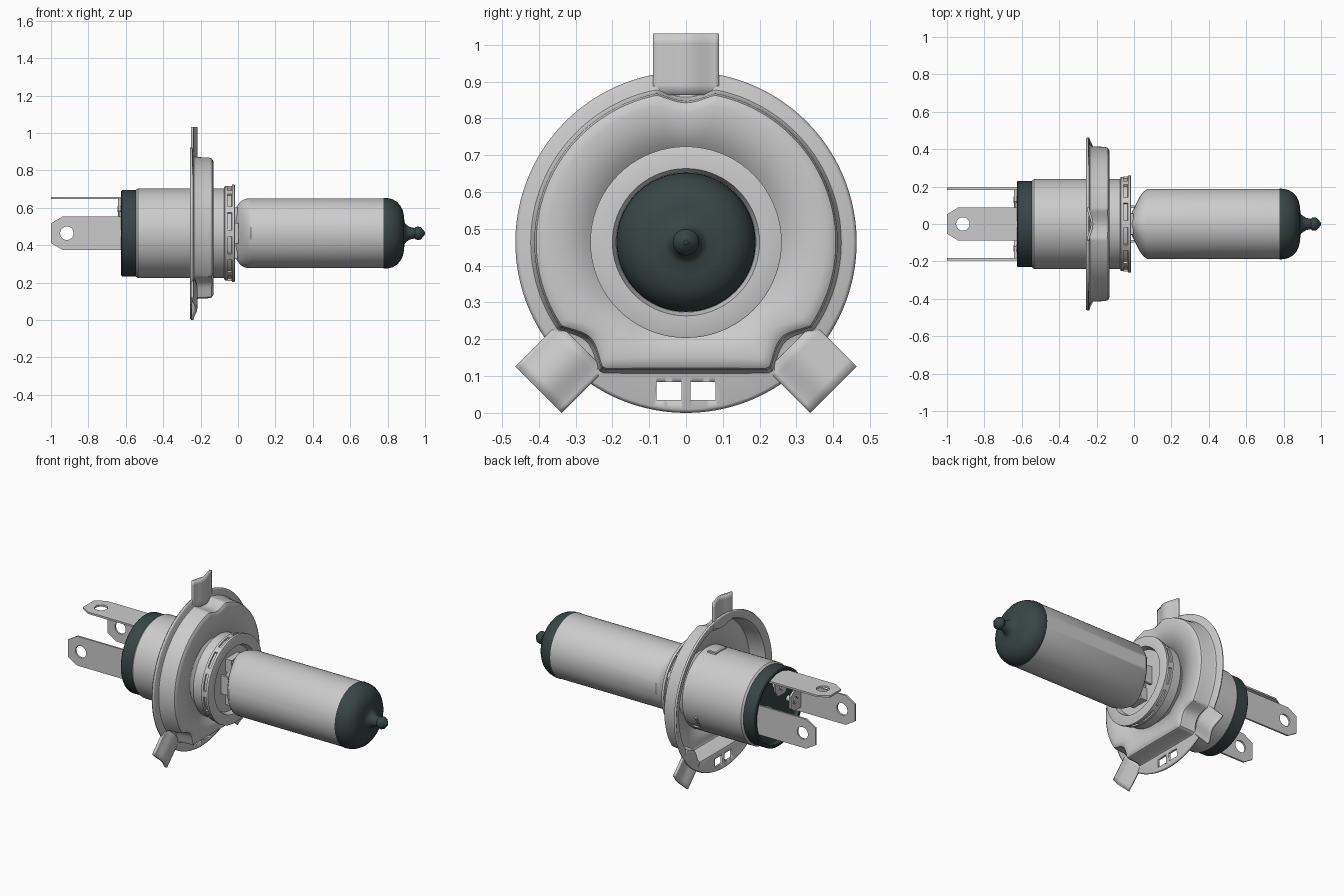
import bpy, bmesh
from math import sin, cos, pi, radians, hypot
from mathutils import Matrix, Vector

if "Cube" in bpy.data.objects:
    bpy.data.objects.remove(bpy.data.objects["Cube"])

CZ = 0.4635                       # height of the bulb axis
AXIS = Matrix.Translation((0, 0, CZ))

dark = bpy.data.materials.new("dark_coating")
dark.diffuse_color = (0.04, 0.06, 0.06, 1)
dark.use_nodes = True
dark.node_tree.nodes["Principled BSDF"].inputs["Base Color"].default_value = dark.diffuse_color


def finish(name, bm, mat=None, matrix=AXIS, angle=35):
    bmesh.ops.recalc_face_normals(bm, faces=bm.faces)
    me = bpy.data.meshes.new(name)
    bm.to_mesh(me)
    bm.free()
    me.transform(matrix)
    ob = bpy.data.objects.new(name, me)
    bpy.context.collection.objects.link(ob)
    if mat:
        me.materials.append(mat)
    activate(ob)
    bpy.ops.object.shade_smooth_by_angle(angle=radians(angle))
    return ob


def activate(ob):
    bpy.ops.object.select_all(action='DESELECT')
    ob.select_set(True)
    bpy.context.view_layer.objects.active = ob


def loft(name, prof, mat=None, n=72):
    """Closed body of rings along x; entries are (x, r) or (x, ry, rz)."""
    bm = bmesh.new()
    rings = []
    for p in prof:
        x, ry, rz = p[0], p[1], p[-1]
        rings.append([bm.verts.new((x, ry * cos(2 * pi * i / n), rz * sin(2 * pi * i / n)))
                      for i in range(n)])
    for a, b in zip(rings, rings[1:]):
        for i in range(n):
            j = (i + 1) % n
            bm.faces.new((a[i], a[j], b[j], b[i]))
    bm.faces.new(rings[0])
    bm.faces.new(rings[-1])
    return finish(name, bm, mat)


def box(name, lo, hi, roll=0):
    bm = bmesh.new()
    bmesh.ops.create_cube(bm, size=1)
    lo, hi = Vector(lo), Vector(hi)
    m = Matrix.Translation((lo + hi) / 2) @ Matrix.Diagonal((*(hi - lo), 1))
    return finish(name, bm, None, AXIS @ Matrix.Rotation(roll, 4, 'X') @ m)


def plate(name, loops, half, matrix):
    """Flat plate with holes from filled 2D outlines."""
    cu = bpy.data.curves.new(name, 'CURVE')
    cu.dimensions, cu.fill_mode, cu.extrude = '2D', 'BOTH', half
    for pts in loops:
        sp = cu.splines.new('POLY')
        sp.points.add(len(pts) - 1)
        for p, (u, v) in zip(sp.points, pts):
            p.co = (u, v, 0, 1)
        sp.use_cyclic_u = True
    ob = bpy.data.objects.new(name, cu)
    bpy.context.collection.objects.link(ob)
    activate(ob)
    bpy.ops.object.convert(target='MESH')
    ob = bpy.context.object
    ob.data.transform(matrix)
    bpy.ops.object.shade_smooth_by_angle(angle=radians(35))


def circle(u, v, r, n=28):
    return [(u + r * cos(2 * pi * i / n), v + r * sin(2 * pi * i / n)) for i in range(n)]


# Glass tube with pinched end
loft("glass_tube", [(-0.05, .05, .12), (-0.012, .06, .135), (0, .085, .152), (.012, .11, .168),
                    (.03, .145, .18), (.05, .172, .186), (.07, .187), (.78, .187)])
# Dark coated dome with sealed tip
loft("dark_dome", [(.775, .186), (.78, .189), (.80, .188), (.825, .182), (.85, .168), (.868, .148),
                   (.88, .125), (.887, .095), (.89, .06), (.895, .05), (.905, .042), (.92, .033),
                   (.945, .028), (.952, .034), (.965, .036), (.978, .032), (.99, .018), (1, .006)], dark)

# Metal sleeve and front collar
loft("base_sleeve", [(-.55, .22), (-.545, .232), (-.535, .24), (-.07, .24)])
loft("front_collar", [(-.075, .24), (-.07, .252), (-.056, .252), (-.055, .244), (-.034, .244),
                      (-.033, .26), (-.018, .26), (-.016, .256), (-.016, .2), (-.045, .19)])
for i in range(12):
    box("collar_tab", (-.057, -.018, .235), (-.032, .018, .254), i * pi / 6)
# Supports beside the pinched glass
for s in (0, pi):
    box("glass_support", (-.05, -.055, .06), (-.004, .055, .138), s)
    box("glass_clip", (-.05, -.1, -.055), (.003, -.085, .055), s)

# Stamped flange shell
BASE = radians(-90)
TABS = (radians(90), radians(225), radians(315))


def outline(a):
    r = 0.408
    if sin(a) < 0:
        r = min(r, 0.343 / -sin(a))
    for k, t in enumerate(TABS):
        d = abs((a - t + pi) % (2 * pi) - pi) / radians(11.25)
        if d < 1:
            r = min(r, 0.408 - (0.028 if k == 0 else 0.04) * cos(d * pi / 2))
    return r


N = 288
bm = bmesh.new()
rings = []
for k in range(10):
    ring = []
    for i in range(N):
        a = 2 * pi * i / N
        R = outline(a)
        x, r = [(-.25, .461), (-.246, .452), (-.243, min(R + .022, .445)), (-.239, R + .010),
                (-.226, R + .002), (-.155, R - .002), (-.144, R - .006), (-.138, R - .016),
                (-.137, R - .03), (-.137, .238)][k]
        ring.append(bm.verts.new((x, r * cos(a), r * sin(a))))
    rings.append(ring)
for a, b in zip(rings, rings[1:]):
    for i in range(N):
        j = (i + 1) % N
        bm.faces.new((a[i], a[j], b[j], b[i]))
flange = finish("flange", bm)
if sum(p.normal.x for p in flange.data.polygons) < 0:
    flange.data.flip_normals()
sol = flange.modifiers.new("thickness", 'SOLIDIFY')
sol.thickness, sol.offset = 0.012, -1 + 1
bpy.ops.object.modifier_apply(modifier=sol.name)
# Two square windows in the lower rim
for s in (-1, 1):
    cutter = box("window_cutter", (-.35, s * .046 - .034, -.429), (-.15, s * .046 + .034, -.380))
    cutter.hide_render = True
    activate(flange)
    m = flange.modifiers.new("window", 'BOOLEAN')
    m.operation, m.solver, m.object = 'DIFFERENCE', 'EXACT', cutter
    bpy.ops.object.modifier_apply(modifier=m.name)
    bpy.data.objects.remove(cutter)

# Three bowed locating tabs on the rim
for t in TABS:
    bm = bmesh.new()
    U, V = 6, 16
    g = []
    for i in range(U + 1):
        r = .40 + (.567 - .40) * i / U
        row = []
        for j in range(V + 1):
            v = -1 + 2 * j / V
            row.append(bm.verts.new((-.244 + .02 * (1 + cos(pi * v)) / 2, .0885 * v, r)))
        g.append(row)
    for i in range(U):
        for j in range(V):
            bm.faces.new((g[i][j], g[i][j + 1], g[i + 1][j + 1], g[i + 1][j]))
    tab = finish("flange_tab", bm, None, AXIS @ Matrix.Rotation(t - pi / 2, 4, 'X'))
    m = tab.modifiers.new("thickness", 'SOLIDIFY')
    m.thickness, m.offset = 0.013, 0
    bpy.ops.object.modifier_apply(modifier=m.name)

# Small hooked clips on the sleeve inside the flange
for t in (0, 2 * pi / 3, -2 * pi / 3):
    box("sleeve_clip_bar", (-.235, -.05, .23), (-.222, .05, .245), t)
    box("sleeve_clip_hook", (-.222, .037, .23), (-.18, .05, .245), t)

# Dark insulator with recessed rear face
loft("rear_insulator", [(-.59, .165), (-.60, .205), (-.622, .212), (-.625, .216), (-.625, .226),
                        (-.62, .231), (-.545, .231), (-.545, .2)], dark)

# Three contact blades, each with a bent foot and rivet
blade = [(-.58, -.0885), (-.94, -.0885), (-1, -.052), (-1, .052), (-.94, .0885), (-.58, .0885)]
foot = [(-.06, .19), (-.06, .12), (-.035, .085), (.035, .085), (.06, .12), (.06, .19)]
for roll in (0, pi / 2, -pi / 2):
    M = AXIS @ Matrix.Rotation(roll, 4, 'X')
    plate("contact_blade", [blade, circle(-.915, 0, .036)], .0055,
          M @ Matrix.Translation((0, 0, .1885)))
    # foot outline (u, v) maps to (y, z) in the rear plane
    face = M @ Matrix.Translation((-.635, 0, 0)) @ Matrix(
        ((0, 0, 1, 0), (1, 0, 0, 0), (0, 1, 0, 0), (0, 0, 0, 1)))
    plate("blade_foot", [foot, circle(0, .13, .022)], .006, face)
    plate("foot_rivet", [circle(0, .13, .017)], .045, face @ Matrix.Translation((0, 0, .035)))
